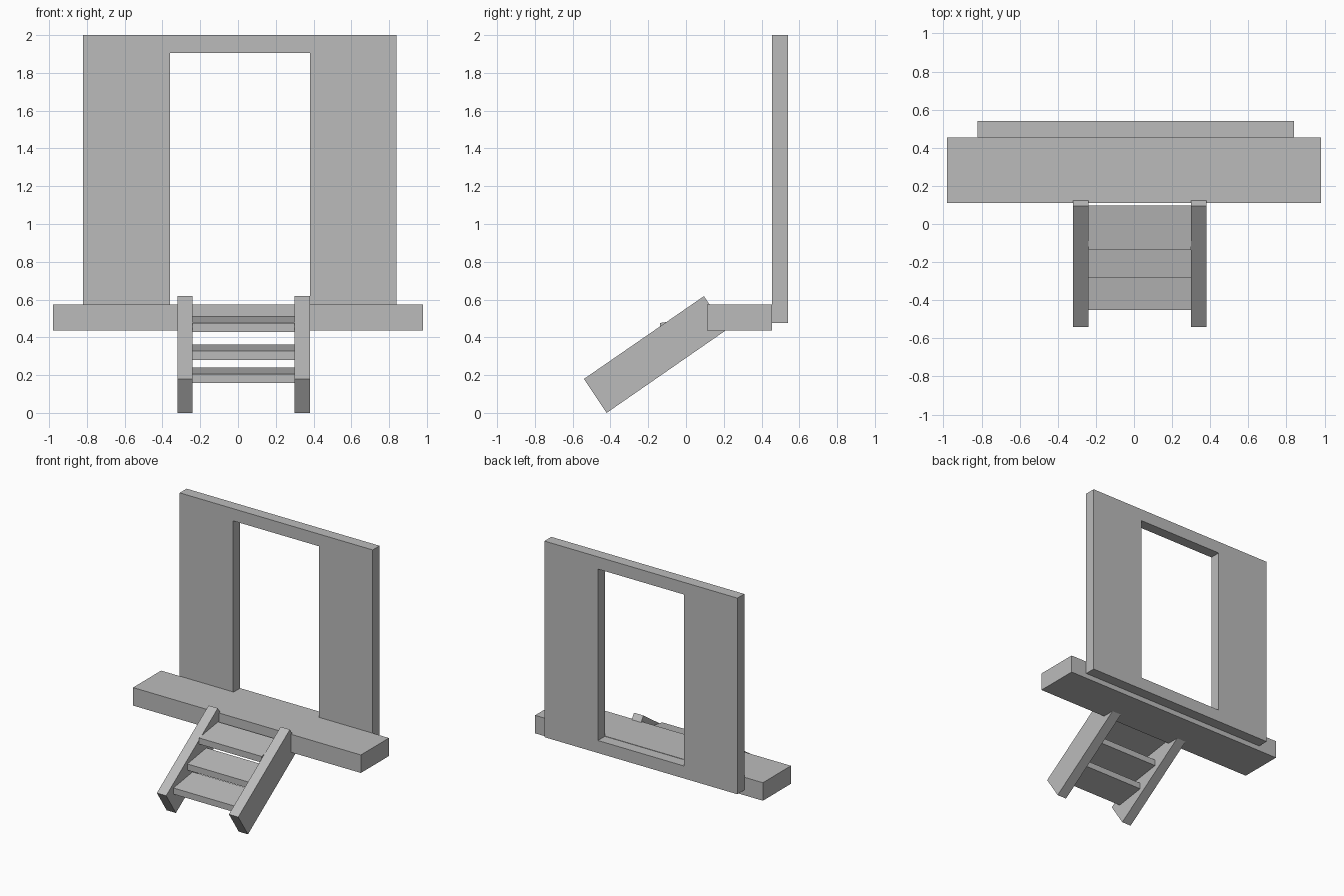
import bpy
import bmesh
from mathutils import Vector

cube = bpy.data.objects.get("Cube")
if cube:
    bpy.data.objects.remove(cube, do_unlink=True)

grey = bpy.data.materials.new("plain grey")
grey.use_nodes = True
colour = (0.5, 0.5, 0.5, 1)
grey.diffuse_color = colour
grey.node_tree.nodes["Principled BSDF"].inputs["Base Color"].default_value = colour


def finish(name, bm):
    """Turn a bmesh into a grey object with outward normals."""
    bmesh.ops.recalc_face_normals(bm, faces=bm.faces)
    mesh = bpy.data.meshes.new(name)
    bm.to_mesh(mesh)
    bm.free()
    mesh.materials.append(grey)
    obj = bpy.data.objects.new(name, mesh)
    bpy.context.collection.objects.link(obj)
    return obj


def extrude(bm, offset):
    """Extrude every face of a flat sheet into a solid."""
    result = bmesh.ops.extrude_face_region(bm, geom=bm.faces[:], use_keep_orig=True)
    verts = [g for g in result["geom"] if isinstance(g, bmesh.types.BMVert)]
    bmesh.ops.translate(bm, verts=verts, vec=Vector(offset))


def side_prism(name, profile, x0, x1):
    """Solid with a (y, z) side profile running from x0 to x1."""
    bm = bmesh.new()
    bm.faces.new([bm.verts.new((x0, y, z)) for y, z in profile])
    extrude(bm, (x1 - x0, 0, 0))
    return finish(name, bm)


def rectangle(x0, x1, z0, z1):
    return [(x0, z0), (x1, z0), (x1, z1), (x0, z1)]


# Wall with a doorway: a ring of four quads between two rectangles
bm = bmesh.new()
wall_front, wall_back = 0.455, 0.54
outer, inner = [
    [bm.verts.new((x, wall_front, z)) for x, z in corners]
    for corners in (rectangle(-0.82, 0.84, 0.475, 2.0),
                    rectangle(-0.36, 0.38, 0.572, 1.905))
]
for i in range(4):
    j = (i + 1) % 4
    bm.faces.new((outer[i], outer[j], inner[j], inner[i]))
extrude(bm, (0, wall_back - wall_front, 0))
finish("doorway_wall", bm)

# Porch platform
side_prism("porch_deck", rectangle(0.11, 0.455, 0.435, 0.575), -0.98, 0.98)

# Sloping side boards of the steps
board = [(-0.54, 0.18), (-0.42, 0.0), (0.215, 0.44), (0.095, 0.618)]
side_prism("right_stringer", board, -0.32, -0.24)
side_prism("left_stringer", board, 0.30, 0.38)

# Treads, each rising slightly towards the back
depth, rise, thick = 0.235, 0.035, 0.048
for name, y, z in (("lower_tread", -0.45, 0.158),
                   ("middle_tread", -0.28, 0.28),
                   ("upper_tread", -0.137, 0.428)):
    side_prism(name, [(y, z), (y + depth, z + rise),
                      (y + depth, z + rise + thick), (y, z + thick)],
               -0.24, 0.30)
